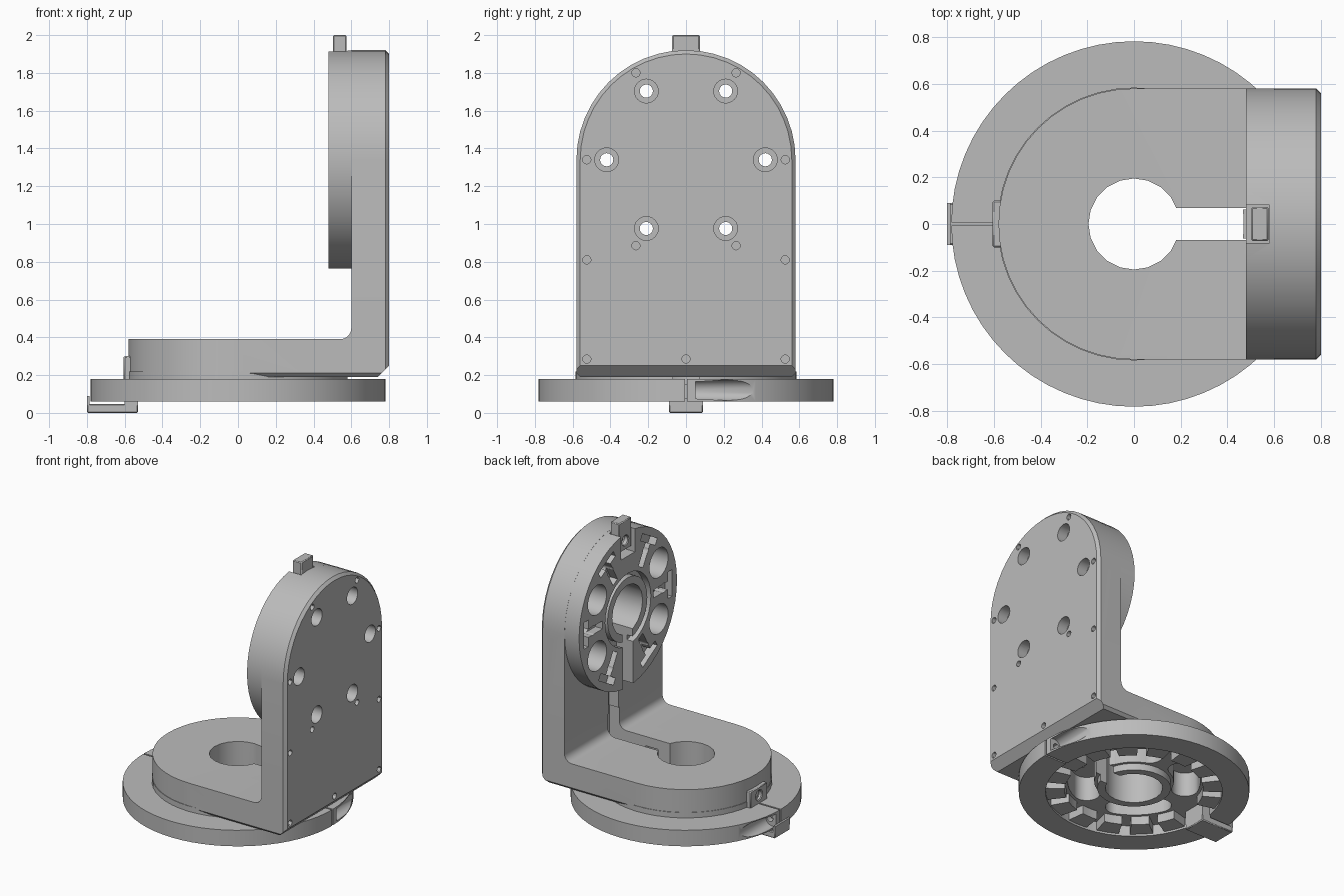
import bpy, bmesh
from math import pi, sin, cos, radians
from mathutils import Matrix, Vector

if "Cube" in bpy.data.objects:
    bpy.data.objects.remove(bpy.data.objects["Cube"], do_unlink=True)

grey = bpy.data.materials.new("machined grey")
grey.use_nodes = True
TONE = (0.5, 0.5, 0.5, 1)
grey.diffuse_color = TONE
grey.node_tree.nodes["Principled BSDF"].inputs["Base Color"].default_value = TONE

R = 0.58      # radius of both rounded ends
PIVOT = 1.34  # height of the upright's centre


def loft(name, loops):
    """Closed solid through equal-length loops of points."""
    bm = bmesh.new()
    rows = [[bm.verts.new(p) for p in loop] for loop in loops]
    n = len(rows[0])
    for a, b in zip(rows, rows[1:]):
        for i in range(n):
            j = (i + 1) % n
            bm.faces.new((a[i], a[j], b[j], b[i]))
    bm.faces.new(rows[0])
    bm.faces.new(rows[-1])
    bmesh.ops.recalc_face_normals(bm, faces=bm.faces)
    me = bpy.data.meshes.new(name)
    bm.to_mesh(me)
    bm.free()
    me.materials.append(grey)
    ob = bpy.data.objects.new(name, me)
    bpy.context.collection.objects.link(ob)
    return ob


def box(name, x0, x1, y0, y1, z0, z1):
    return loft(name, [[(x0, y0, z), (x1, y0, z), (x1, y1, z), (x0, y1, z)] for z in (z0, z1)])


def rod(name, axis, r, a, b, u=0, v=0, n=24):
    """Cylinder along an axis from a to b; u, v are the other two coordinates."""
    def place(t, w):
        p, q = u + r * cos(t), v + r * sin(t)
        return {"x": (w, p, q), "y": (p, w, q), "z": (p, q, w)}[axis]
    return loft(name, [[place(2 * pi * i / n, w) for i in range(n)] for w in (a, b)])


def sector(name, r0, r1, mid, half, z0, z1, n=6):
    angles = [radians(mid - half + 2 * half * i / n) for i in range(n + 1)]
    ring = [(r1, t) for t in angles] + [(r0, t) for t in reversed(angles)]
    return loft(name, [[(r * cos(t), r * sin(t), z) for r, t in ring] for z in (z0, z1)])


def d_shape(name, levels, place, n=24):
    """Round-ended prism; levels are (depth, radius) pairs."""
    loops = []
    for w, r in levels:
        arc = [(r * sin(pi * i / n), r * cos(pi * i / n)) for i in range(n + 1)]
        loops.append([place(u, v, w) for u, v in [(-1.5, r)] + arc + [(-1.5, -r)]])
    return loft(name, loops)


def combine(target, tool, op="DIFFERENCE"):
    mod = target.modifiers.new("combine", "BOOLEAN")
    mod.operation, mod.solver, mod.object = op, "EXACT", tool
    bpy.context.view_layer.objects.active = target
    bpy.ops.object.modifier_apply(modifier=mod.name)
    bpy.data.objects.remove(tool, do_unlink=True)


# L-shaped bracket: side profile trimmed by two chamfered round-ended prisms
fillet = [(0.54 + 0.06 * sin(t), 0.45 - 0.06 * cos(t)) for t in [pi / 2 * (1 - i / 6) for i in range(7)]]
profile = [(-0.65, 0.19), (0.74, 0.19), (0.8, 0.25), (0.8, 2), (0.6, 2)] + fillet + [(-0.65, 0.39)]
bracket = loft("bracket", [[(x, y, z) for x, z in profile] for y in (-0.65, 0.65)])
combine(bracket, d_shape("trim", [(0.15, R - 0.06), (0.21, R), (0.6, R), (2.5, R)],
                         lambda u, v, w: (-u, v, w)), "INTERSECT")
combine(bracket, d_shape("trim", [(-1, R), (0.78, R), (0.82, R - 0.04)],
                         lambda u, v, w: (w, v, PIVOT + u)), "INTERSECT")

# Mounting discs on the upright and under the base
combine(bracket, rod("disc", "x", R - 0.001, 0.48, 0.65, 0, PIVOT, 48), "UNION")
combine(bracket, rod("neck", "z", R + 0.004, 0.14, 0.22, n=48), "UNION")

# Base: hub recess, kidney pockets, centre hole and cable slot
for mid in (45, 135, 225, 315):
    combine(bracket, sector("cut", 0.27, 0.45, mid, 22, 0.1, 0.32))
    for a in (mid - 22, mid + 22):
        t = radians(a)
        combine(bracket, rod("cut", "z", 0.09, 0.1, 0.32, 0.36 * cos(t), 0.36 * sin(t)))
combine(bracket, rod("hub", "z", 0.25, 0.09, 0.16, n=32), "UNION")
combine(bracket, rod("cut", "z", 0.195, 0, 0.5, n=20))
combine(bracket, box("cut", 0.1, 0.68, -0.068, 0.068, 0, 0.55))

# Upright: stepped centre socket, cable groove and top notch
combine(bracket, rod("cut", "x", 0.27, 0.4, 0.53, 0, PIVOT, 32))
combine(bracket, rod("socket", "x", 0.235, 0.485, 0.6, 0, PIVOT, 32), "UNION")
combine(bracket, rod("cut", "x", 0.18, 0.4, 0.7, 0, PIVOT, 16))
combine(bracket, box("cut", 0.4, 0.68, -0.06, 0.06, 0.5, PIVOT))
combine(bracket, box("cut", 0.4, 0.58, -0.082, 0.082, 1.74, 2.1))

# Round pockets in the disc face
for a in (30, 150, 210, 330):
    t = radians(a)
    combine(bracket, rod("cut", "x", 0.11, 0.4, 0.68, 0.42 * cos(t), PIVOT + 0.42 * sin(t)))

# T-shaped grooves and counterbored bolt holes on six spokes
for a in range(0, 360, 60):
    t = radians(a)
    turn = Matrix.Translation((0, 0, PIVOT)) @ Matrix.Rotation(t, 4, "X")
    for dims in ((0.3, 0.5, -0.03, 0.03), (0.47, 0.52, -0.1, 0.1)):
        groove = box("cut", 0.4, 0.54, *dims)
        groove.data.transform(turn)
        combine(bracket, groove)
    y, z = 0.42 * cos(t), PIVOT + 0.42 * sin(t)
    combine(bracket, rod("cut", "x", 0.035, 0.4, 0.9, y, z, 16))
    combine(bracket, rod("cut", "x", 0.063, 0.72, 0.9, y, z))

# Small dowel holes on the outer face
for y, z in ((0.525, PIVOT), (0.265, 1.8), (0.265, 0.885), (0.525, 0.81), (0.525, 0.285)):
    for side in (-1, 1):
        combine(bracket, rod("cut", "x", 0.022, 0.74, 0.9, side * y, z, 12))
combine(bracket, rod("cut", "x", 0.022, 0.74, 0.9, 0, 0.285, 12))

# Clamp ring, stepped inside, split at both ends with screw pockets
ring = rod("clamp_ring", "z", 0.782, 0.06, 0.18, n=64)
combine(ring, rod("cut", "z", 0.57, 0, 0.3, n=48))
combine(ring, rod("cut", "z", 0.6, 0, 0.14, n=48))
for side in (-1, 1):
    combine(ring, box("cut", side * 0.7 - 0.2, side * 0.7 + 0.2, -0.006, 0.006, 0, 0.3))
    combine(ring, rod("cut", "y", 0.054, 0.05, 0.5, side * 0.75, 0.12))
    combine(ring, rod("cut", "y", 0.025, -0.15, 0.1, side * 0.73, 0.12, 12))

# Locking teeth around the underside
teeth = []
for i in range(16):
    if i != 8:
        teeth.append(sector("locking_tooth", 0.47, 0.605, 22.5 * i, 7.5, 0.075, 0.15, 3))

# Locking tabs: upper key, side plate and lower lever
upper_key = box("upper_key", 0.502, 0.575, -0.073, 0.073, 1.78, 2)
combine(upper_key, rod("cut", "x", 0.035, 0.4, 0.54, 0, 1.85, 16))
side_plate = box("side_plate", -0.605, -0.56, -0.1, 0.1, 0.17, 0.3)
combine(side_plate, rod("cut", "x", 0.035, -0.7, -0.575, 0, 0.24, 16))
lever = box("lower_lever", -0.8, -0.53, -0.09, 0.09, 0, 0.048)
lever_lip = box("lever_lip", -0.8, -0.785, -0.09, 0.09, 0.04, 0.09)
lever_stem = box("lever_stem", -0.6, -0.53, -0.09, 0.09, 0.04, 0.15)

for part in (upper_key, side_plate, lever):
    bevel = part.modifiers.new("soft_edges", "BEVEL")
    bevel.width, bevel.segments, bevel.limit_method = 0.006, 1, "ANGLE"

# Smooth the round walls, keep machined edges crisp
bpy.ops.object.select_all(action="DESELECT")
for part in [bracket, ring, upper_key, side_plate, lever] + teeth:
    part.select_set(True)
    bpy.context.view_layer.objects.active = part
bpy.ops.object.shade_smooth_by_angle(angle=radians(30))
